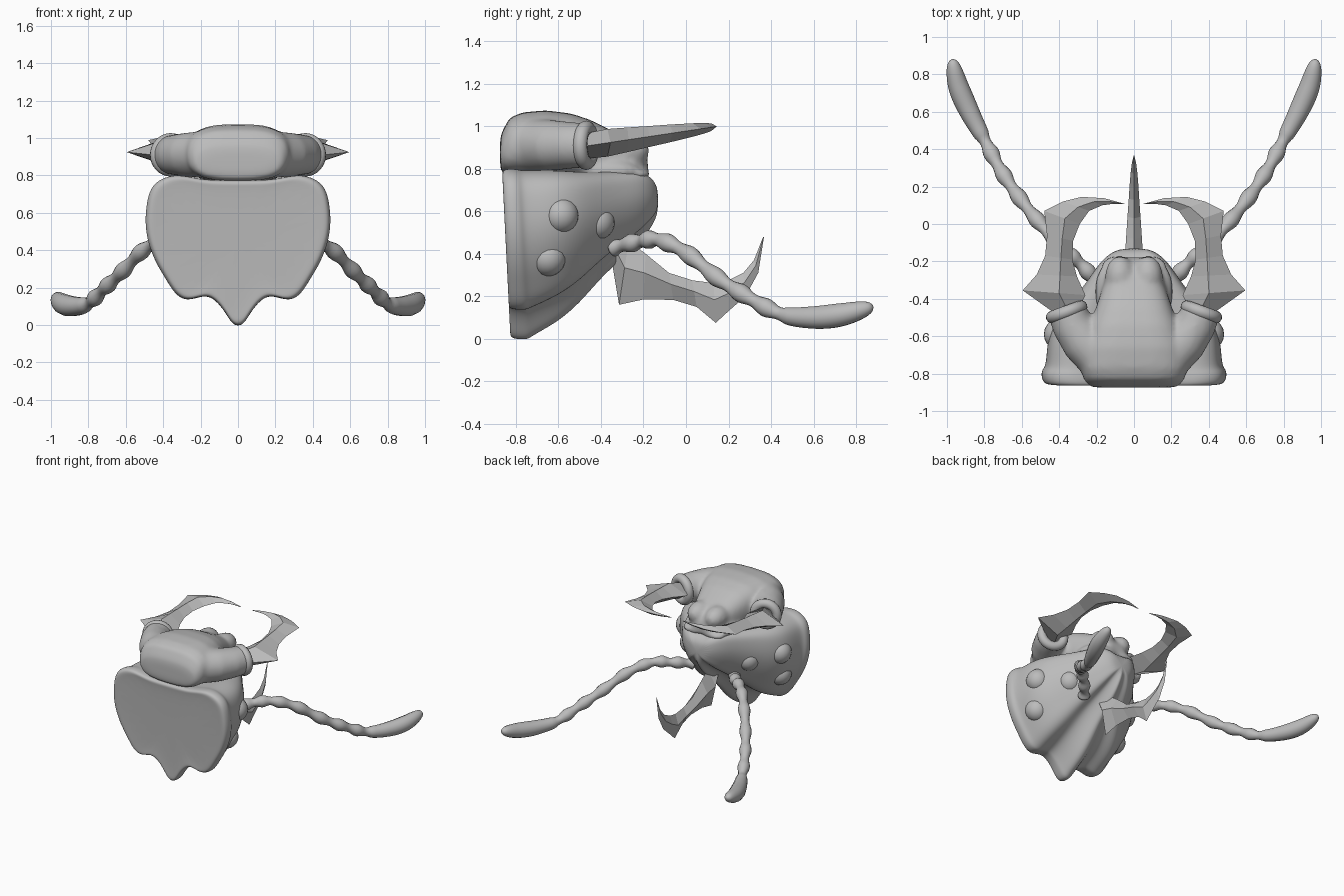
import bpy, bmesh, math
from mathutils import Vector

if "Cube" in bpy.data.objects:
    bpy.data.objects.remove(bpy.data.objects["Cube"])

shell = bpy.data.materials.new("shell_grey")
shell.diffuse_color = (0.5, 0.5, 0.5, 1)
shell.use_nodes = True
shell.node_tree.nodes["Principled BSDF"].inputs["Base Color"].default_value = shell.diffuse_color


def loft(bm, rings):
    """Skin closed rings of equal size and cap both ends."""
    rows = [[bm.verts.new(p) for p in ring] for ring in rings]
    n = len(rows[0])
    for a, b in zip(rows, rows[1:]):
        for i in range(n):
            j = (i + 1) % n
            bm.faces.new((a[i], a[j], b[j], b[i]))
    bm.faces.new(rows[0][::-1])
    bm.faces.new(rows[-1])


def finish(bm, name, smooth=True):
    bmesh.ops.recalc_face_normals(bm, faces=bm.faces)
    for f in bm.faces:
        f.smooth = smooth
    me = bpy.data.meshes.new(name)
    bm.to_mesh(me)
    bm.free()
    me.materials.append(shell)
    ob = bpy.data.objects.new(name, me)
    bpy.context.collection.objects.link(ob)
    return ob


def tube_rings(path, radii, n=14):
    rings = []
    for i, p in enumerate(path):
        t = (path[min(i + 1, len(path) - 1)] - path[max(i - 1, 0)]).normalized()
        s = t.cross(Vector((0, 0, 1))).normalized()
        u = s.cross(t)
        rings.append([p + radii[i] * (math.cos(a) * s + math.sin(a) * u)
                      for a in (2 * math.pi * k / n for k in range(n))])
    return rings


def ellipsoid(bm, center, size):
    r = bmesh.ops.create_uvsphere(bm, u_segments=20, v_segments=12, radius=1)
    for v in r["verts"]:
        v.co = Vector(center) + Vector([v.co[k] * size[k] for k in range(3)])


def lerp_path(pts, t):
    """Catmull-Rom point at t in 0..1."""
    f = t * (len(pts) - 1)
    i = min(int(f), len(pts) - 2)
    u = f - i
    a, b, c, d = (Vector(pts[max(0, min(len(pts) - 1, i + k))]) for k in (-1, 0, 1, 2))
    return 0.5 * (2 * b + (c - a) * u + (2 * a - 5 * b + 4 * c - d) * u * u
                  + (3 * b - a - 3 * c + d) * u ** 3)


# Head: scalloped shield outline lofted forward into the snout
half = [(0.10, .775), (.2, .78), (.32, .81), (.41, .785), (.465, .735), (.485, .65),
        (.493, .55), (.48, .45), (.44, .34), (.385, .25), (.335, .165), (.28, .13),
        (.22, .145), (.16, .16), (.105, .12), (.06, .055), (.025, -.005)]
outline = half + [(-x, z) for x, z in reversed(half)]
# y, width scale, top, bottom
stations = [(-.86, .80, .75, .10), (-.868, .93, .78, .03), (-.862, .99, .805, .005),
            (-.82, 1.015, .81, 0), (-.79, 1.0, .805, 0), (-.77, .965, .80, .01),
            (-.70, .955, .80, .03), (-.60, .935, .80, .085), (-.50, .84, .79, .17),
            (-.40, .66, .79, .29), (-.30, .50, .79, .38), (-.21, .38, .79, .46),
            (-.16, .27, .76, .53), (-.13, .15, .71, .59)]
bm = bmesh.new()
rings = []
for y, s, top, bot in stations:
    ring = []
    for x, z in outline:
        zz = bot + z / .81 * (top - bot)
        lean = (.8 - zz) * .05 if y < -.75 else 0
        ring.append(Vector((x * s, y + lean, zz)))
    rings.append(ring)
loft(bm, rings)
head = finish(bm, "head_shell")
sub = head.modifiers.new("round", 'SUBSURF')
sub.levels = sub.render_levels = 2

# Crown with two horn sockets, fused into one soft form
bm = bmesh.new()
rings = []
for y, w, lo, hi in [(-.875, .19, .82, .93), (-.868, .24, .78, .97), (-.83, .27, .77, 1.04),
                     (-.77, .285, .77, 1.065), (-.66, .275, .76, 1.075), (-.54, .24, .75, 1.06),
                     (-.45, .205, .75, 1.03), (-.36, .175, .74, .985), (-.28, .15, .74, .945),
                     (-.215, .12, .75, .90), (-.18, .06, .77, .85)]:
    ring = []
    for k in range(28):
        a = 2 * math.pi * k / 28
        c, s = math.cos(a), math.sin(a)
        ring.append(Vector((w * math.copysign(abs(c) ** .65, c), y,
                            (lo + hi) / 2 + (hi - lo) / 2 * math.copysign(abs(s) ** .8, s))))
    rings.append(ring)
loft(bm, rings)
for sx in (-1, 1):
    path = [Vector((sx * x, y, z)) for x, y, z in
            [(.10, -.76, .91), (.19, -.71, .91), (.27, -.63, .91), (.33, -.54, .91), (.36, -.46, .91)]]
    loft(bm, tube_rings(path, [.12, .125, .12, .11, .105], 20))
    ellipsoid(bm, (sx * .075, -.28, .885), (.08, .11, .08))     # brow lobes
    ellipsoid(bm, (sx * .08, -.23, .775), (.10, .065, .03))     # lip fold
    ellipsoid(bm, (sx * .15, -.36, .79), (.06, .14, .05))       # cheek fold
crown = finish(bm, "crown")
rm = crown.modifiers.new("fuse", 'REMESH')
rm.mode = 'VOXEL'
rm.voxel_size = .015
rm.use_smooth_shade = True
sm = crown.modifiers.new("soften", 'SMOOTH')
sm.factor = .5
sm.iterations = 10


# Blades: diamond cross-sections between an outer and an inner edge
def blade(name, stations, tip, place):
    bm = bmesh.new()
    rings = []
    for o, i, h in stations:
        m = [i[k] + .42 * (o[k] - i[k]) for k in (0, 1)]
        rings.append([place(*o, 0), place(*m, h), place(*i, 0), place(*m, -h)])
    rings.append([place(tip[0] + dx, tip[1], dz) for dx, dz in
                  ((.002, 0), (0, .002), (-.002, 0), (0, -.002))])
    loft(bm, rings)
    return finish(bm, name, smooth=False)


upper = [((.42, -.48), (.30, -.46), .06), ((.595, -.355), (.26, -.38), .065),
         ((.52, -.27), (.305, -.28), .058), ((.475, -.17), (.33, -.19), .05),
         ((.465, -.06), (.325, -.09), .042), ((.48, .07), (.29, .00), .032),
         ((.38, .12), (.24, .07), .024), ((.28, .145), (.17, .10), .018),
         ((.16, .138), (.11, .108), .01)]
for sx, side in ((-1, "left"), (1, "right")):
    blade(side + "_mandible", upper, (.05, .108),
          lambda x, y, h, sx=sx: Vector((sx * x, y, .91 + (y + .45) * .15 + h)))

lower = [((-.35, .37), (-.32, .46), .05), ((-.315, .16), (-.27, .46), .055),
         ((-.20, .185), (-.19, .40), .05), ((-.06, .183), (-.08, .31), .042),
         ((.05, .15), (.03, .275), .035), ((.14, .075), (.13, .262), .028),
         ((.20, .13), (.20, .275), .024), ((.28, .20), (.27, .31), .018),
         ((.34, .31), (.32, .37), .011)]
blade("lower_fang", lower, (.365, .48), lambda y, z, h: Vector((h, y, z)))

antenna = [(.18, -.34, .43), (.27, -.23, .455), (.38, -.13, .465), (.50, 0, .405), (.62, .15, .285),
           (.72, .30, .19), (.80, .45, .115), (.88, .60, .10), (.94, .74, .115), (.972, .88, .152)]
eyes = [(.397, -.59, .58), (.243, -.42, .55), (.356, -.65, .38)]
for sx, side in ((-1, "left"), (1, "right")):
    # Socket rim
    axis = Vector((sx * .34, .94, 0))
    bpy.ops.mesh.primitive_torus_add(major_segments=32, minor_segments=12, major_radius=.082,
                                     minor_radius=.034, location=(sx * .36, -.47, .91),
                                     rotation=axis.to_track_quat('Z', 'Y').to_euler())
    rim = bpy.context.object
    rim.name = side + "_socket_rim"
    rim.data.materials.append(shell)
    bpy.ops.object.shade_smooth()
    # Beaded antenna ending in a club
    path, radii = [], []
    N = 90
    for k in range(N + 1):
        t = k / N
        p = lerp_path(antenna, t)
        path.append(Vector((sx * p.x, p.y, p.z)))
        if t < .7:
            r = .037 + .007 * math.cos(2 * math.pi * t / .0875)
        else:
            u = (t - .7) / .3
            r = .044 + .013 * math.sin(math.pi * u)
            r *= math.sqrt(max(0.02, 1 - u ** 6))
        radii.append(r)
    bm = bmesh.new()
    loft(bm, tube_rings(path, radii))
    finish(bm, side + "_antenna")
    # Three sunken side eyes
    bm = bmesh.new()
    for x, y, z in eyes:
        ellipsoid(bm, (sx * x, y, z), (.085, .085, .086))
    finish(bm, side + "_eyes")
